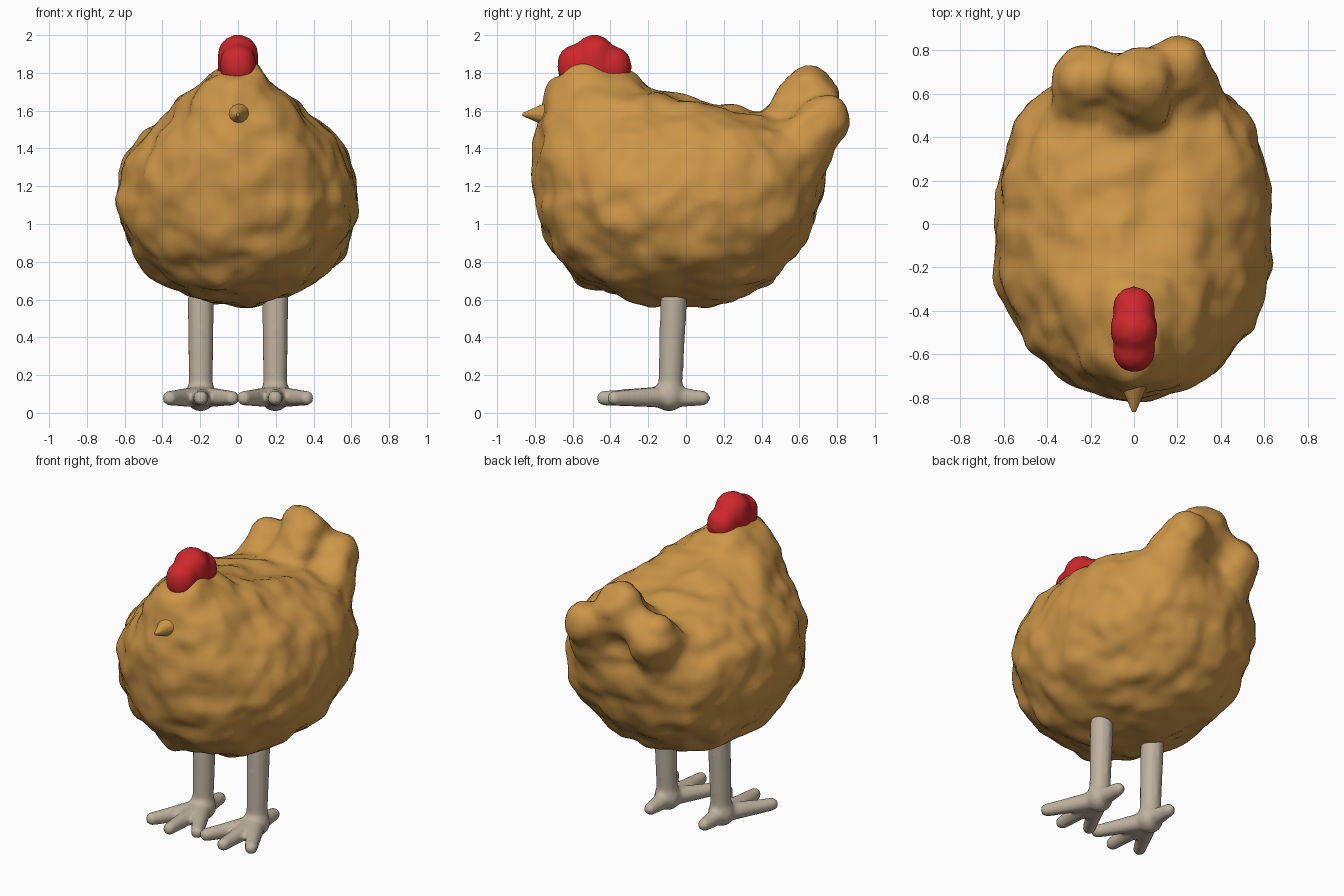
import bpy, bmesh, math
from mathutils import Vector, noise

if "Cube" in bpy.data.objects:
    bpy.data.objects.remove(bpy.data.objects["Cube"])


def material(name, rgb):
    m = bpy.data.materials.new(name)
    m.diffuse_color = (*rgb, 1)
    m.use_nodes = True
    m.node_tree.nodes["Principled BSDF"].inputs["Base Color"].default_value = m.diffuse_color
    return m


FEATHER = material("golden brown", (0.61, 0.305, 0.065))
RED = material("red", (0.62, 0.020, 0.024))
GREY = material("warm grey", (0.52, 0.445, 0.345))


def limb(bm, p0, r0, p1, r1):
    """Tapered capsule: the hull of two spheres."""
    part = bmesh.new()
    for p, r in ((p0, r0), (p1, r1)):
        s = bmesh.ops.create_icosphere(part, subdivisions=2, radius=r)
        bmesh.ops.translate(part, verts=s["verts"], vec=p)
    pts = [v.co.copy() for v in part.verts]
    part.free()
    hull = bmesh.ops.convex_hull(bm, input=[bm.verts.new(p) for p in pts])
    inner = [g for g in hull["geom_interior"] if isinstance(g, bmesh.types.BMVert)]
    bmesh.ops.delete(bm, geom=list(set(inner)), context="VERTS")


def blend(name, bm, mat, voxel, smooth, bump=0):
    """Fuse overlapping shapes into one soft surface, optionally lumpy."""
    bmesh.ops.recalc_face_normals(bm, faces=bm.faces)
    me = bpy.data.meshes.new(name)
    bm.to_mesh(me)
    bm.free()
    ob = bpy.data.objects.new(name, me)
    bpy.context.collection.objects.link(ob)
    bpy.context.view_layer.objects.active = ob
    rm = ob.modifiers.new("fuse", "REMESH")
    rm.mode, rm.voxel_size = "VOXEL", voxel
    sm = ob.modifiers.new("soften", "SMOOTH")
    sm.factor, sm.iterations = 0.5, smooth
    for m in ("fuse", "soften"):
        bpy.ops.object.modifier_apply(modifier=m)
    me = ob.data
    if bump:
        moved = [v.co + v.normal * bump * (noise.noise(v.co * 5.5) + 0.4 * noise.noise(v.co * 11))
                 for v in me.vertices]
        for v, co in zip(me.vertices, moved):
            v.co = co
    me.materials.clear()
    me.materials.append(mat)
    me.polygons.foreach_set("use_smooth", [True] * len(me.polygons))
    me.update()
    return ob


# Body and head: stacked rings (height, front y, back y, half width)
RINGS = [(0.57, -0.18, 0.16, 0.14), (0.615, -0.38, 0.30, 0.28), (0.70, -0.58, 0.46, 0.43),
         (0.85, -0.71, 0.59, 0.56), (1.00, -0.77, 0.67, 0.625), (1.12, -0.795, 0.71, 0.65),
         (1.25, -0.80, 0.735, 0.63), (1.38, -0.795, 0.745, 0.58), (1.48, -0.79, 0.69, 0.50),
         (1.57, -0.785, 0.46, 0.385), (1.64, -0.765, 0.10, 0.30), (1.71, -0.73, -0.18, 0.225),
         (1.79, -0.69, -0.29, 0.155), (1.84, -0.62, -0.38, 0.10)]
N = 36
bm = bmesh.new()
loops = []
for z, yf, yb, w in RINGS:
    ring = []
    for i in range(N):
        a = 2 * math.pi * i / N
        # the rear half is squarer than the breast
        e = 0.78 if math.sin(a) > 0 else 0.92
        c, s = (math.copysign(abs(t) ** e, t) for t in (math.cos(a), math.sin(a)))
        ring.append(bm.verts.new((w * c, (yf + yb) / 2 + (yb - yf) / 2 * s, z)))
    loops.append(ring)
for lo, hi in zip(loops, loops[1:]):
    for i in range(N):
        j = (i + 1) % N
        bm.faces.new((lo[i], lo[j], hi[j], hi[i]))
bm.faces.new(loops[0][::-1])
bm.faces.new(loops[-1])

# Tail: a tall middle lobe and two lower side lobes, webbed together
limb(bm, (0, 0.44, 1.33), 0.21, (0.02, 0.665, 1.69), 0.15)
for sx, y, z in ((-1, 0.68, 1.565), (1, 0.715, 1.545)):
    limb(bm, (sx * 0.2, 0.47, 1.22), 0.22, (sx * 0.215, y, z), 0.147)
    limb(bm, (0.01, 0.67, 1.66), 0.11, (sx * 0.2, y, z), 0.125)
blend("body", bm, FEATHER, 0.032, 4, 0.034)

# Comb: three rounded lobes along the top of the head
bm = bmesh.new()
for y, z, r in ((-0.585, 1.855, 0.1), (-0.485, 1.895, 0.113), (-0.385, 1.845, 0.1)):
    limb(bm, (0, y, z), r, (0, y, 1.82), r)
blend("comb", bm, RED, 0.016, 10)

# Beak: small cone
bpy.ops.mesh.primitive_cone_add(vertices=12, radius1=0.065, radius2=0.008, depth=0.13,
                                location=(0, -0.80, 1.58), rotation=(math.pi / 2, 0, 0))
beak = bpy.context.object
beak.name = "beak"
beak.data.materials.append(FEATHER)
bpy.ops.object.shade_smooth_by_angle()

# Legs with three front toes and one back toe
for side, sx in (("left", -1), ("right", 1)):
    x = sx * 0.197
    bm = bmesh.new()
    limb(bm, (x, -0.085, 0.1), 0.064, (x, -0.065, 0.60), 0.072)
    limb(bm, (x, -0.09, 0.09), 0.085, (x, -0.085, 0.12), 0.075)
    for dx, y in ((-0.165, -0.38), (0, -0.435), (0.165, -0.38), (0, 0.09)):
        limb(bm, (x, -0.09, 0.085), 0.06, (x + dx, y, 0.078), 0.04)
    blend(side + "_leg", bm, GREY, 0.014, 4)
